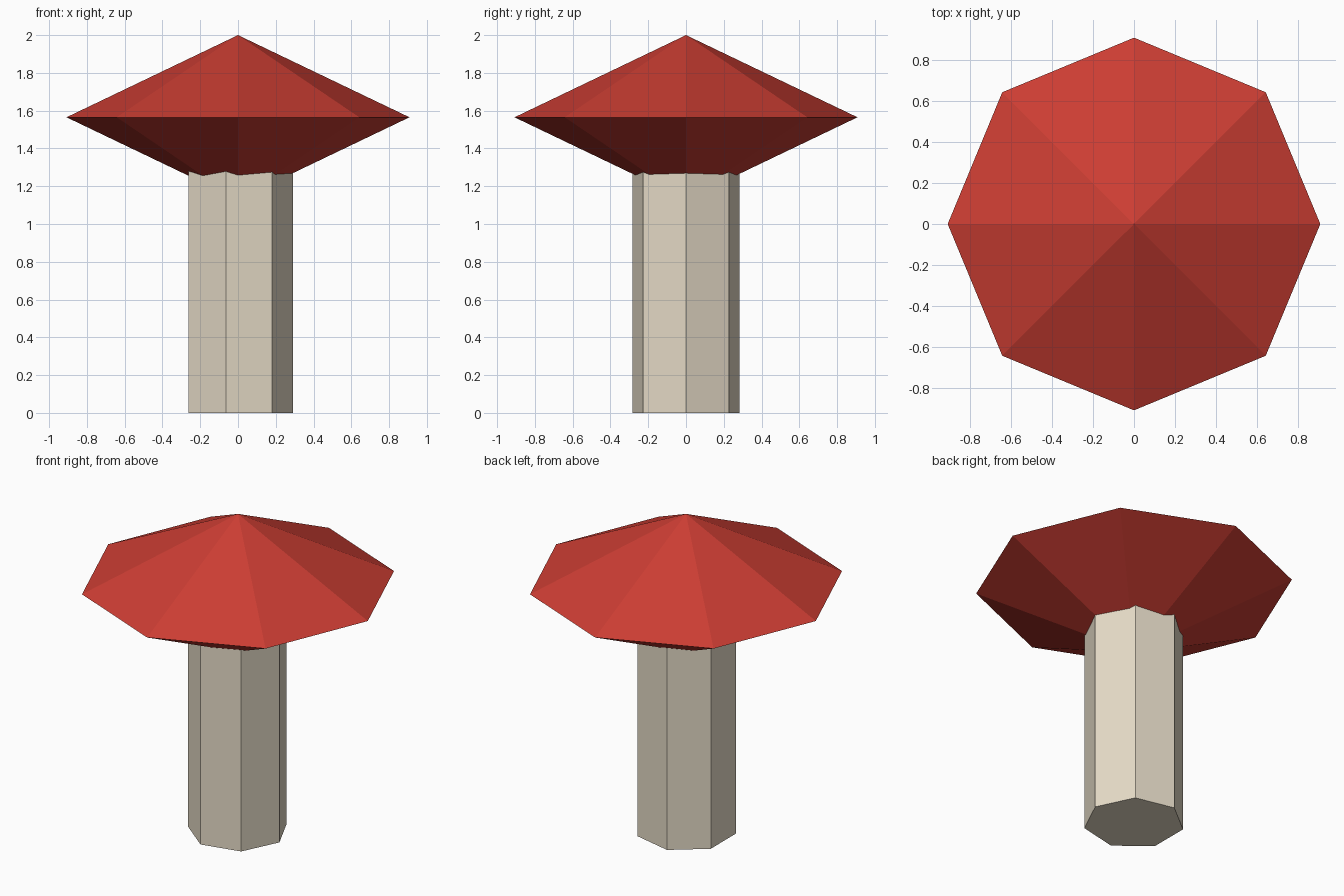
import bpy, bmesh
from math import cos, sin, tau

if "Cube" in bpy.data.objects:
    bpy.data.objects.remove(bpy.data.objects["Cube"])


def material(name, color):
    mat = bpy.data.materials.new(name)
    mat.diffuse_color = (*color, 1)
    mat.use_nodes = True
    mat.node_tree.nodes["Principled BSDF"].inputs["Base Color"].default_value = mat.diffuse_color
    return mat


def lathe(name, sides, profile, mat):
    """Spin (radius, z) points into a flat-faced solid; radius 0 makes a point."""
    bm = bmesh.new()
    rings = []
    for r, z in profile:
        n = sides if r else 1
        rings.append([bm.verts.new((r * cos(tau * i / sides), r * sin(tau * i / sides), z))
                      for i in range(n)])
    for low, high in zip(rings, rings[1:]):
        for i in range(sides):
            j = (i + 1) % sides
            corners = [low[i % len(low)], low[j % len(low)],
                       high[j % len(high)], high[i % len(high)]]
            bm.faces.new(list(dict.fromkeys(corners)))
    for ring in (rings[0], rings[-1]):
        if len(ring) > 1:
            bm.faces.new(ring)
    bmesh.ops.recalc_face_normals(bm, faces=bm.faces[:])
    mesh = bpy.data.meshes.new(name)
    bm.to_mesh(mesh)
    bm.free()
    mesh.materials.append(mat)
    obj = bpy.data.objects.new(name, mesh)
    bpy.context.collection.objects.link(obj)
    return obj


# Seven-sided stem, reaching into the cap
lathe("stem", 7, [(0.29, 0), (0.29, 1.305)], material("cream", (0.787, 0.71, 0.571)))

# Eight-sided cap, pointed above and below
lathe("cap", 8, [(0, 1.13), (0.908, 1.565), (0, 2.0)], material("red", (0.604, 0.047, 0.033)))
